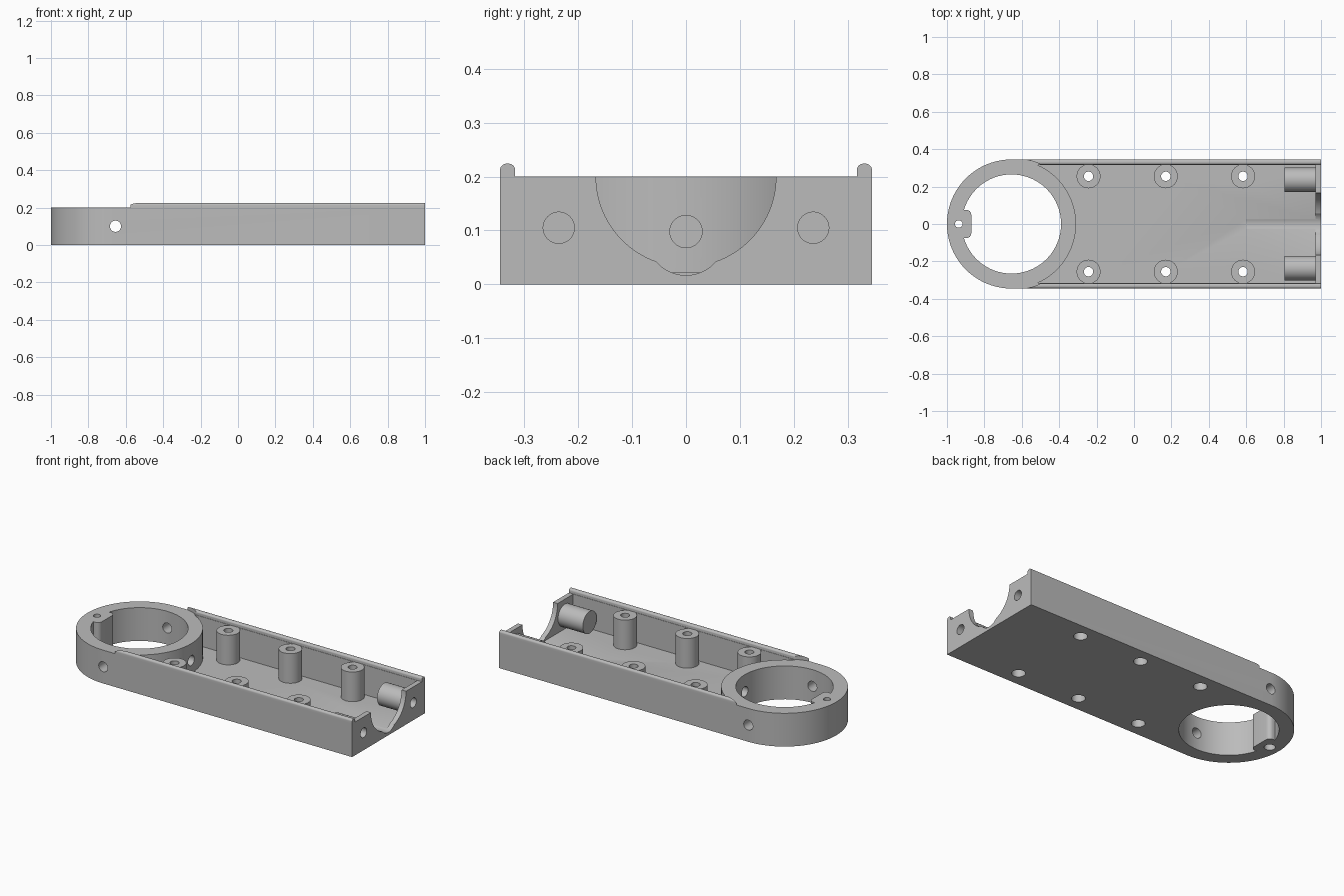
import bpy
import bmesh
from math import cos, sin, pi, radians

old = bpy.data.objects.get("Cube")
if old:
    bpy.data.objects.remove(old, do_unlink=True)

# Material
grey = bpy.data.materials.new("light grey")
grey.use_nodes = True
COLOUR = (0.5, 0.5, 0.5, 1)
grey.diffuse_color = COLOUR
grey.node_tree.nodes["Principled BSDF"].inputs["Base Color"].default_value = COLOUR

# Main sizes
HEIGHT, FLOOR, WALL = 0.2, 0.022, 0.03
HALF, RING_X, BORE = 0.345, -0.655, 0.265
PLACE = {
    "x": lambda u, v, t: (t, u, v),
    "y": lambda u, v, t: (u, t, v),
    "z": lambda u, v, t: (u, v, t),
}


def arc(u, v, r, start=0, end=2 * pi, n=72):
    return [(u + r * cos(start + (end - start) * i / n),
             v + r * sin(start + (end - start) * i / n)) for i in range(n + 1)]


def prism(name, outline, lo, hi, axis="z"):
    """Extrude a 2D outline along one axis."""
    bm = bmesh.new()
    place = PLACE[axis]
    low = [bm.verts.new(place(u, v, lo)) for u, v in outline]
    high = [bm.verts.new(place(u, v, hi)) for u, v in outline]
    bm.faces.new(low)
    bm.faces.new(high)
    for i in range(len(low)):
        j = (i + 1) % len(low)
        bm.faces.new((low[i], low[j], high[j], high[i]))
    bmesh.ops.recalc_face_normals(bm, faces=bm.faces)
    mesh = bpy.data.meshes.new(name)
    bm.to_mesh(mesh)
    bm.free()
    mesh.materials.append(grey)
    obj = bpy.data.objects.new(name, mesh)
    bpy.context.collection.objects.link(obj)
    return obj


def rod(name, u, v, r, lo, hi, axis="z", n=48):
    return prism(name, arc(u, v, r, n=n)[:-1], lo, hi, axis)


def box(name, x0, x1, y0, y1, z0, z1):
    return prism(name, [(x0, y0), (x1, y0), (x1, y1), (x0, y1)], z0, z1)


def combine(target, tool, operation="DIFFERENCE"):
    """Apply a boolean and remove the tool."""
    mod = target.modifiers.new("boolean", "BOOLEAN")
    mod.object, mod.operation, mod.solver = tool, operation, "EXACT"
    graph = bpy.context.evaluated_depsgraph_get()
    mesh = bpy.data.meshes.new_from_object(target.evaluated_get(graph))
    target.modifiers.clear()
    target.data = mesh
    bpy.data.objects.remove(tool, do_unlink=True)


def finish(obj):
    obj.data.shade_smooth()
    obj.data.set_sharp_from_angle(angle=radians(30))


# Body: rounded at the ring end, hollowed to a tray around the ring
body = prism("body", arc(RING_X, 0, HALF, pi / 2, 3 * pi / 2)
             + [(1, -HALF), (1, HALF)], 0, HEIGHT)
cavity = box("cavity_cutter", RING_X, 1 - WALL, WALL - HALF, HALF - WALL, FLOOR, 0.4)
combine(cavity, rod("ring_keep", RING_X, 0, HALF, -0.1, 0.5, n=144))
combine(body, cavity)
combine(body, rod("bore_cutter", RING_X, 0, BORE, -0.1, 0.4, n=96))

# Rounded key inside the ring, with a stepped vertical screw hole
key = ([(-0.96, -0.075)] + arc(-0.895, -0.05, 0.025, -pi / 2, 0, 8)
       + arc(-0.895, 0.05, 0.025, 0, pi / 2, 8) + [(-0.96, 0.075)])
combine(body, prism("key", key, 0, HEIGHT), "UNION")
combine(body, rod("key_hole", -0.937, 0, 0.02, -0.1, 0.4))
combine(body, rod("key_counterbore", -0.937, 0, 0.03, -0.1, 0.08))

# Cross holes through the ring
combine(body, rod("side_hole", RING_X, 0.1, 0.03, -0.5, 0.5, "y"))
combine(body, rod("inner_hole", 0, 0.098, 0.03, RING_X, -0.2, "x"))

# Cable opening in the end wall and shallow groove in the floor
combine(body, rod("opening_cutter", 0, HEIGHT, 0.167, 0.9, 1.1, "x", 96))
combine(body, rod("groove_cutter", 0, 0.09, 0.073, 0.6, 1.1, "x", 96))

# Screw posts, bored through the floor with wider recesses below
for side, y in (("left", 0.255), ("right", -0.255)):
    side_y = "back" if y > 0 else "front"
    for i, x in enumerate((-0.243, 0.17, 0.583)):
        post = rod(f"{side_y}_post_{i + 1}", x, y, 0.064, FLOOR, HEIGHT)
        for part in (post, body):
            combine(part, rod("post_hole", x, y, 0.025, -0.1, 0.4))
            combine(part, rod("post_counterbore", x, y, 0.037, -0.1, 0.08))
        finish(post)

for side, s in (("back", 1), ("front", -1)):
    # Horizontal pegs behind blind holes in the end wall
    peg = rod(f"{side}_peg", s * 0.236, 0.105, 0.066, 0.805, 1 - WALL, "x")
    for part in (peg, body):
        combine(part, rod("peg_hole", s * 0.236, 0.105, 0.029, 0.84, 1.1, "x"))
    finish(peg)

    # Rounded rail along each wall, trimmed around the ring
    profile = ([(s * 0.317, HEIGHT), (s * 0.345, HEIGHT)]
               + [(s * u, v) for u, v in arc(0.333, 0.212, 0.012, 0, pi / 2, 6)]
               + [(s * u, v) for u, v in arc(0.329, 0.212, 0.012, pi / 2, pi, 6)])
    rail = prism(f"{side}_rail", profile, RING_X, 1, "x")
    combine(rail, rod("rail_trim", RING_X, 0, 0.354, 0.1, 0.4, n=144))
    finish(rail)

finish(body)
